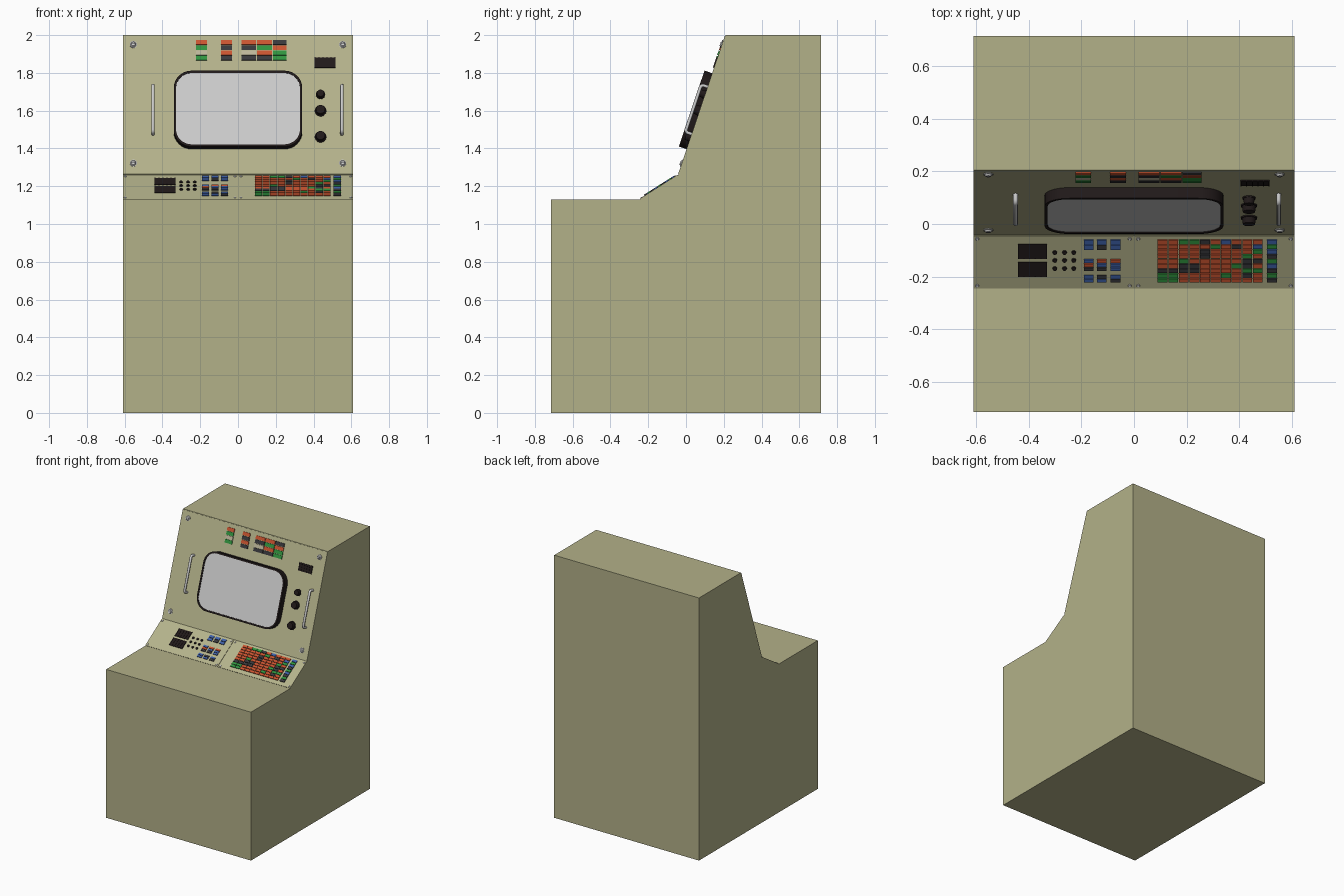
import bpy, bmesh, math, random
from mathutils import Matrix, Vector

if "Cube" in bpy.data.objects:
    bpy.data.objects.remove(bpy.data.objects["Cube"])

random.seed(4)
W, D = 0.61, 0.715
COLS = {
    'O': ("olive_paint", (0.45, 0.44, 0.25)), 'P': ("panel_paint", (0.46, 0.45, 0.26)),
    'K': ("black_plastic", (0.015, 0.010, 0.010)), 'D': ("dark_key", (0.04, 0.04, 0.045)),
    'R': ("red_key", (0.60, 0.09, 0.03)), 'G': ("green_key", (0.03, 0.30, 0.05)),
    'B': ("blue_key", (0.05, 0.12, 0.40)), 'S': ("steel", (0.62, 0.61, 0.60)),
    'T': ("tan_key", (0.52, 0.48, 0.33)), 'C': ("screen_glass", (0.70, 0.70, 0.70)),
}
MATS = {}
for k, (n, c) in COLS.items():
    MATS[k] = bpy.data.materials.new(n)
    MATS[k].diffuse_color = (*c, 1)


def frame(y0, z0, y1, z1):
    """Panel axes: x across, y up the slope, z out of the panel."""
    v = Vector((0, y1 - y0, z1 - z0)).normalized()
    n = Vector((1, 0, 0)).cross(v)
    m = Matrix((Vector((1, 0, 0)), v, n)).transposed().to_4x4()
    m.translation = (0, y0, z0)
    return m


UP = frame(-0.04, 1.26, 0.21, 2.0)
LOW = frame(-0.245, 1.13, -0.04, 1.26)
UPL, LOWL = math.hypot(0.25, 0.74), math.hypot(0.205, 0.13)


def uz(z):   # front-view height to upper panel coordinate
    return (z - 1.26) / 0.74 * UPL


def ly(y):   # top-view depth to lower panel coordinate
    return (y + 0.245) / 0.205 * LOWL


class Part:
    def __init__(self, name, m=Matrix()):
        self.name, self.m, self.bm, self.keys = name, m, bmesh.new(), []

    def paint(self, faces, key):
        if key not in self.keys:
            self.keys.append(key)
        for f in faces:
            f.material_index = self.keys.index(key)

    def box(self, x0, x1, y0, y1, z0, z1, key):
        t = Matrix.Translation(((x0 + x1) / 2, (y0 + y1) / 2, (z0 + z1) / 2))
        s = Matrix.Diagonal((x1 - x0, y1 - y0, z1 - z0, 1))
        r = bmesh.ops.create_cube(self.bm, size=1, matrix=t @ s)
        self.paint({f for v in r['verts'] for f in v.link_faces}, key)

    def disc(self, x, y, r1, r2, z0, z1, key, seg=24):
        r = bmesh.ops.create_cone(self.bm, cap_ends=True, segments=seg, radius1=r1, radius2=r2,
                                  depth=z1 - z0, matrix=Matrix.Translation((x, y, (z0 + z1) / 2)))
        self.paint({f for v in r['verts'] for f in v.link_faces}, key)

    def rings(self, loops, key, cap=False):
        vs = [[self.bm.verts.new(p) for p in l] for l in loops]
        n = len(vs[0])
        fs = [self.bm.faces.new((a[i], a[(i + 1) % n], b[(i + 1) % n], b[i]))
              for a, b in zip(vs, vs[1:]) for i in range(n)]
        if cap:
            fs += [self.bm.faces.new(vs[0][::-1]), self.bm.faces.new(vs[-1])]
        self.paint(fs, key)

    def done(self, smooth=False):
        bmesh.ops.recalc_face_normals(self.bm, faces=self.bm.faces)
        me = bpy.data.meshes.new(self.name)
        self.bm.to_mesh(me)
        self.bm.free()
        for k in self.keys:
            me.materials.append(MATS[k])
        ob = bpy.data.objects.new(self.name, me)
        bpy.context.collection.objects.link(ob)
        ob.matrix_world = self.m
        if smooth:
            select(ob)
            bpy.ops.object.shade_smooth_by_angle(angle=math.radians(40))
        return ob


def select(ob):
    bpy.ops.object.select_all(action='DESELECT')
    ob.select_set(True)
    bpy.context.view_layer.objects.active = ob


def rounded(w, h, r, cy, z, seg=8):
    pts = []
    for q, (sx, sy) in enumerate(((1, 1), (-1, 1), (-1, -1), (1, -1))):
        for i in range(seg + 1):
            a = math.radians(90 * (q + i / seg))
            pts.append((sx * (w / 2 - r) + r * math.cos(a), cy + sy * (h / 2 - r) + r * math.sin(a), z))
    return pts


# cabinet: base block and sloped upper block, extruded side profiles
for name, prof in (
    ("base_cabinet", [(-D, 0), (D, 0), (D, 1.26), (-0.04, 1.26), (-0.245, 1.13), (-D, 1.13)]),
    ("upper_cabinet", [(-0.04, 1.26), (D, 1.26), (D, 2), (0.21, 2)]),
):
    p = Part(name)
    p.rings([[(x, y, z) for y, z in prof] for x in (-W, W)], 'O', cap=True)
    p.done()

# face plates
p = Part("upper_plate", UP)
p.box(-W, W, 0.003, UPL - 0.004, -0.004, 0.003, 'P')
p.done()
for side, x0, x1 in (("left", -W, -0.002), ("right", 0.002, W)):
    p = Part(side + "_lower_plate", LOW)
    p.box(x0, x1, 0.002, LOWL - 0.004, -0.004, 0.003, 'P')
    for x in (x0 + 0.014, x1 - 0.014):
        for v in (0.014, LOWL - 0.018):
            p.disc(x, v, 0.007, 0.005, 0.003, 0.006, 'S', 12)
    p.done()

# monitor bezel and screen
cy, w, h = 0.355, 0.68, 0.424
p = Part("monitor_bezel", UP)
p.rings([rounded(w, h, 0.095, cy, 0), rounded(w, h, 0.095, cy, 0.046),
         rounded(w - 0.024, h - 0.024, 0.083, cy, 0.046),
         rounded(w - 0.024, h - 0.024, 0.083, cy, 0.038)], 'K')
p.done(True)
p = Part("monitor_screen", UP)
p.rings([rounded(w - 0.022, h - 0.022, 0.084, cy, z) for z in (0.02, 0.042)], 'C', cap=True)
p.done(True)

# large slotted corner screws
p = Part("corner_screws", UP)
for x in (-0.554, 0.554):
    for v in (uz(1.321), uz(1.949)):
        p.disc(x, v, 0.019, 0.019, 0.002, 0.006, 'S')
        p.disc(x, v, 0.015, 0.010, 0.006, 0.013, 'S')
        p.box(x - 0.009, x + 0.009, v - 0.0015, v + 0.0015, 0.012, 0.0135, 'D')
p.done(True)

# bent bar handles
for name, x in (("left_handle", -0.45), ("right_handle", 0.55)):
    a, b = uz(1.475), uz(1.725)
    cu = bpy.data.curves.new(name, 'CURVE')
    cu.dimensions, cu.bevel_depth, cu.bevel_resolution, cu.use_fill_caps = '3D', 0.009, 2, True
    path = [(a, 0), (a, 0.026), (a + 0.004, 0.034), (a + 0.012, 0.038),
            (b - 0.012, 0.038), (b - 0.004, 0.034), (b, 0.026), (b, 0)]
    sp = cu.splines.new('POLY')
    sp.points.add(len(path) - 1)
    for q, (v, n) in zip(sp.points, path):
        q.co = (x, v, n, 1)
    cu.materials.append(MATS['S'])
    ob = bpy.data.objects.new(name, cu)
    bpy.context.collection.objects.link(ob)
    ob.matrix_world = UP
    select(ob)
    bpy.ops.object.convert(target='MESH')
    bpy.ops.object.shade_smooth_by_angle(angle=math.radians(50))

# control knobs
p = Part("control_knobs", UP)
for z, r in ((1.684, 0.025), (1.598, 0.031), (1.460, 0.031)):
    p.disc(0.437, uz(z), r, r, 0.002, 0.008, 'K')
    p.disc(0.437, uz(z), r * 0.85, r * 0.75, 0.008, 0.030, 'K')
p.done(True)


def readout(p, x0, x1, v0, v1):
    """Black window with a thin raised rib on each edge and digit dividers."""
    p.box(x0, x1, v0, v1, 0.002, 0.007, 'K')
    for i in range(6):
        x = x0 + (x1 - x0 - 0.004) * i / 5
        p.box(x, x + 0.004, v0, v1, 0.007, 0.009, 'K')


p = Part("upper_readout", UP)
readout(p, 0.405, 0.516, uz(1.825), uz(1.88))
p.done()
p = Part("lower_readouts", LOW)
for y0, y1 in ((-0.197, -0.142), (-0.129, -0.074)):
    readout(p, -0.441, -0.331, ly(y0), ly(y1))
p.done()


def keys(p, x0, x1, top, bottom, codes):
    """One column of key caps, listed top to bottom; a dot leaves a space."""
    step = (top - bottom) / len(codes)
    for i, c in enumerate(codes):
        if c != '.':
            v = top - (i + 1) * step
            p.box(x0, x1, v + 0.002, v + step - 0.002, 0.002, 0.009, c)


# indicator lamps above the monitor
p = Part("indicator_lamps", UP)
for x0, x1, codes in ((-0.223, -0.163, "RGTG"), (-0.091, -0.031, "RDRD"), (0.018, 0.096, "RDTD"),
                      (0.100, 0.180, "RGRD"), (0.184, 0.257, "DRGG")):
    keys(p, x0, x1, uz(1.972), uz(1.863), codes)
p.done()

# left panel: push buttons and small key banks
p = Part("push_buttons", LOW)
for x in (-0.301, -0.264, -0.229):
    for y in (-0.106, -0.136, -0.167):
        p.disc(x, ly(y), 0.009, 0.008, 0.002, 0.009, 'K', 16)
p.done(True)
p = Part("left_keys", LOW)
for x, a, b in ((-0.191, "BBD", "BRD.BB"), (-0.141, "BDB", "RBD.DB"), (-0.089, "BBD", "RBB.BD")):
    keys(p, x, x + 0.037, ly(-0.056), ly(-0.096), a[:2])
    keys(p, x, x + 0.037, ly(-0.130), ly(-0.220), b)
p.done()

# right panel: dense key matrix with one separate column
p = Part("key_matrix", LOW)
for i in range(10):
    x = 0.090 + 0.0402 * i
    keys(p, x, x + 0.0375, ly(-0.056), ly(-0.220), random.choices("RGDB", (66, 18, 12, 4), k=9))
keys(p, 0.506, 0.544, ly(-0.056), ly(-0.220), "BGBDGBDGD")
p.done()

for m in bpy.data.materials:
    if m.users and not m.is_grease_pencil:
        m.use_nodes = True
        m.node_tree.nodes["Principled BSDF"].inputs["Base Color"].default_value = m.diffuse_color
